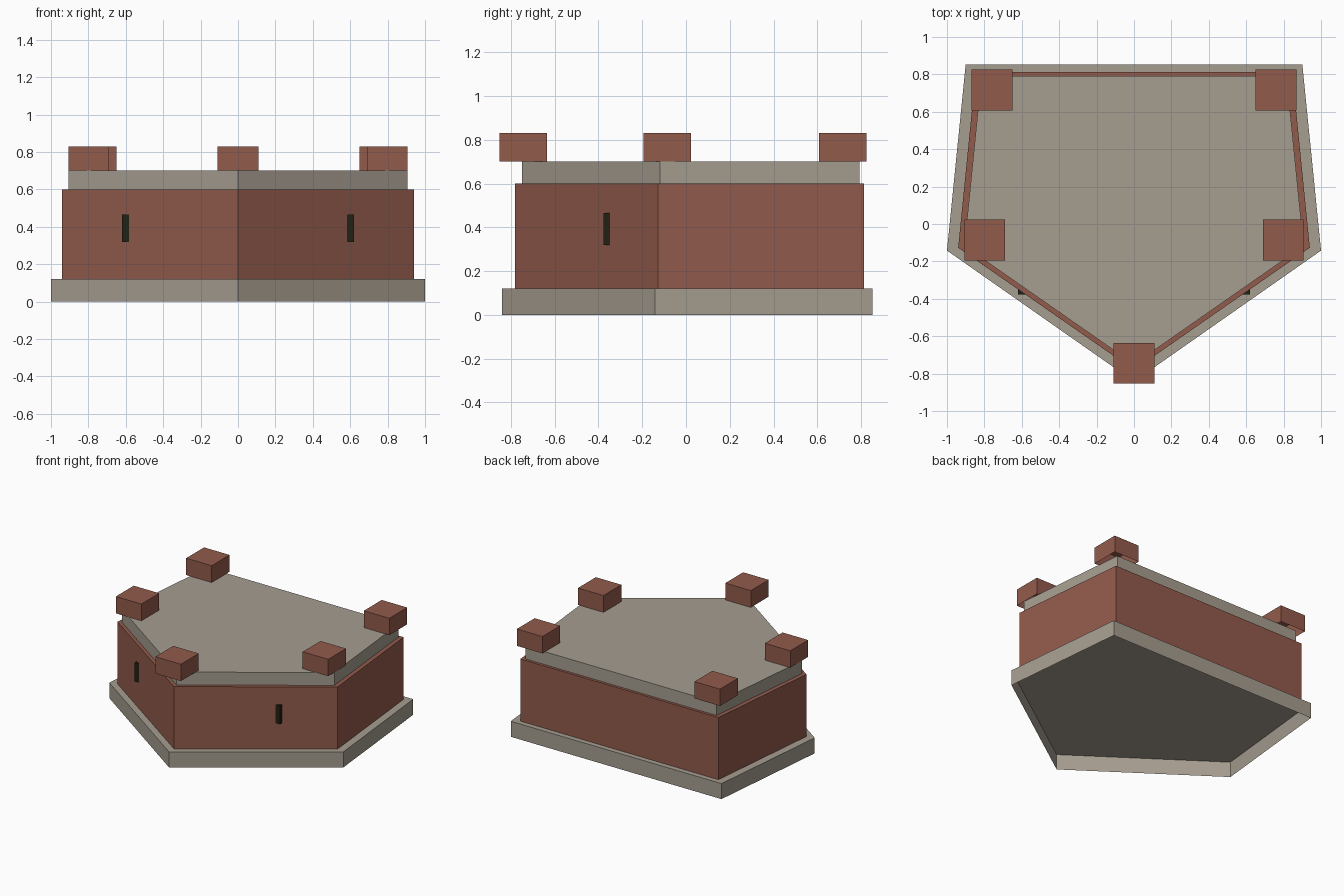
import bpy
import bmesh

cube = bpy.data.objects.get("Cube")
if cube:
    bpy.data.objects.remove(cube, do_unlink=True)


def make_material(name, color):
    mat = bpy.data.materials.new(name)
    mat.use_nodes = True
    mat.diffuse_color = color
    mat.node_tree.nodes["Principled BSDF"].inputs["Base Color"].default_value = color
    return mat


stone = make_material("grey stone", (0.38, 0.34, 0.28, 1))
brick = make_material("red brick", (0.29, 0.105, 0.072, 1))
dark = make_material("dark opening", (0.016, 0.015, 0.007, 1))


def prism(name, outline, bottom, top, mat, closed=False):
    """Upright prism over an outline; the underside is open unless closed."""
    bm = bmesh.new()
    floor = bm.faces.new([bm.verts.new((x, y, bottom)) for x, y in outline])
    new = bmesh.ops.extrude_face_region(bm, geom=[floor], use_keep_orig=True)["geom"]
    for v in new:
        if isinstance(v, bmesh.types.BMVert):
            v.co.z = top
    bmesh.ops.recalc_face_normals(bm, faces=bm.faces)
    if not closed:
        bmesh.ops.delete(bm, geom=[floor], context='FACES_ONLY')
    mesh = bpy.data.meshes.new(name)
    bm.to_mesh(mesh)
    bm.free()
    mesh.materials.append(mat)
    obj = bpy.data.objects.new(name, mesh)
    bpy.context.collection.objects.link(obj)
    return obj


def pentagon(side_x, side_y, back_x, back_y, front_y):
    return [(0, front_y), (side_x, side_y), (back_x, back_y),
            (-back_x, back_y), (-side_x, side_y)]


def box(name, x, y, half_x, half_y, bottom, top, mat, closed=False):
    outline = [(x - half_x, y - half_y), (x + half_x, y - half_y),
               (x + half_x, y + half_y), (x - half_x, y + half_y)]
    return prism(name, outline, bottom, top, mat, closed)


# Stacked pentagonal tiers
prism("base_plinth", pentagon(1.0, -0.142, 0.9, 0.853, -0.842), 0, 0.12, stone)
prism("brick_wall", pentagon(0.94, -0.127, 0.846, 0.813, -0.781), 0.12, 0.6, brick)
prism("roof_slab", pentagon(0.907, -0.118, 0.816, 0.792, -0.75), 0.6, 0.7, stone)

# Corner blocks, overhanging the roof corners
box("front_block", 0, -0.744, 0.109, 0.109, 0.7, 0.83, brick)
for side, sign in (("left", 1), ("right", -1)):
    box(side + "_middle_block", sign * 0.798, -0.086, 0.109, 0.109, 0.7, 0.83, brick)
    box(side + "_back_block", sign * 0.759, 0.716, 0.109, 0.109, 0.7, 0.83, brick)
    # Narrow slit in the angled front wall
    box(side + "_slit", sign * 0.602, -0.362, 0.018, 0.014, 0.32, 0.465, dark, True)
